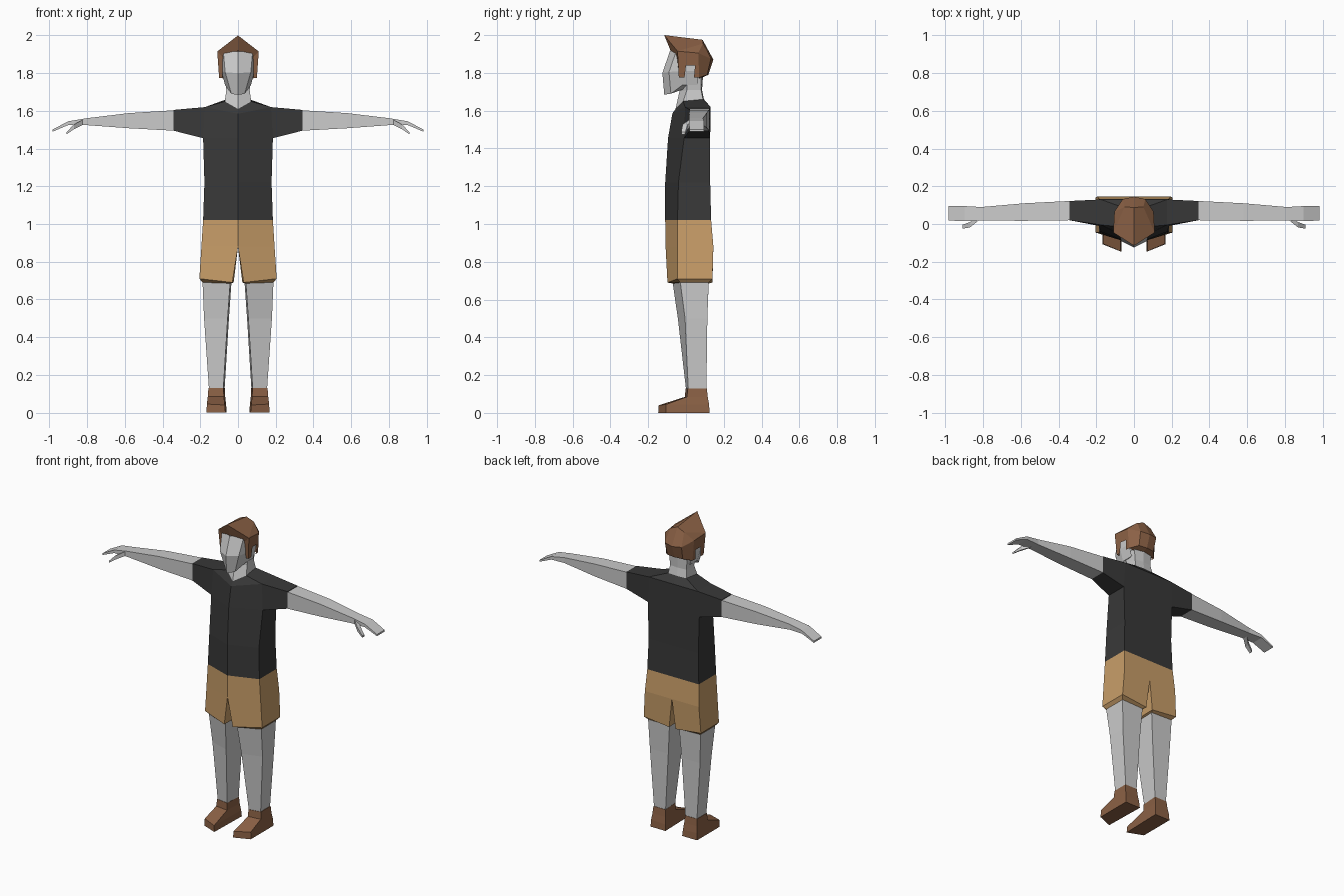
import bpy, bmesh

def material(name, rgb):
    m = bpy.data.materials.new(name)
    m.diffuse_color = (*rgb, 1)
    return m

BLACK = material("shirt_black", (0.04, 0.04, 0.04))
TAN = material("shorts_tan", (0.58, 0.34, 0.14))
BROWN = material("brown", (0.26, 0.12, 0.06))

def mirrored(name, polys, mat=None):
    """Make polygons and their mirror image across x = 0, welded together."""
    bm = bmesh.new()
    for s in (1, -1):
        for poly in polys:
            if all(abs(p[0]) < 1e-4 for p in poly):
                continue            # no hidden wall on the centre line
            bm.faces.new([bm.verts.new((s * x, y, z)) for x, y, z in poly])
    bmesh.ops.remove_doubles(bm, verts=bm.verts, dist=0.0005)
    bmesh.ops.recalc_face_normals(bm, faces=bm.faces)
    me = bpy.data.meshes.new(name)
    bm.to_mesh(me)
    bm.free()
    ob = bpy.data.objects.new(name, me)
    bpy.context.collection.objects.link(ob)
    if mat:
        me.materials.append(mat)
    return ob

def loft(rings, closed=True, start=False, end=False, skip=()):
    polys = []
    n = len(rings[0])
    for r in range(len(rings) - 1):
        a, b = rings[r], rings[r + 1]
        for i in range(n if closed else n - 1):
            j = (i + 1) % n
            if (r, i) not in skip:
                polys.append([a[i], a[j], b[j], b[i]])
    if start:
        polys.append(rings[0])
    if end:
        polys.append(rings[-1])
    return polys

def leg_ring(zi, zo, xi, xo, yi, yo, yb):
    """Four-sided level section whose front slants from inner to outer edge."""
    return [(xi, yi, zi), (xo, yo, zo), (xo, yb, zo), (xi - 0.007 if xi else 0, yb, zi)]

def arm_ring(x, z0, z1, y0, y1):
    return [(x, y0, z0), (x, y0, z1), (x, y1, z1), (x, y1, z0)]

def half_ring(z, x, yf, ys, yb):
    """Half of a six-sided body section, front centre to back centre."""
    return [(0, yf, z), (x, ys, z), (x, yb, z), (0, yb, z)]

# shirt body, with an open shoulder where the sleeve joins
collar = [(0, -0.055, 1.61), (0.07, -0.015, 1.65), (0.065, 0.09, 1.66), (0, 0.095, 1.66)]
shoulder = [(0, -0.072, 1.585), (0.175, -0.005, 1.62), (0.175, 0.13, 1.62), (0, 0.13, 1.62)]
body = [half_ring(1.02, 0.185, -0.11, -0.045, 0.133),
        half_ring(1.22, 0.178, -0.11, -0.04, 0.128),
        half_ring(1.455, 0.185, -0.095, -0.01, 0.128),
        shoulder, collar]
polys = loft(body, closed=False, skip=[(2, 1)])
sleeve = [[body[2][1], shoulder[1], shoulder[2], body[2][2]],
          arm_ring(0.342, 1.495, 1.605, 0.02, 0.122)]
mirrored("shirt", polys + loft(sleeve), BLACK)

# arms with flat hands, and thumbs
mirrored("arms", loft([arm_ring(0.342, 1.495, 1.603, 0.02, 0.122),
                       arm_ring(0.58, 1.508, 1.588, 0.017, 0.11),
                       arm_ring(0.81, 1.525, 1.56, 0.018, 0.09),
                       arm_ring(0.90, 1.525, 1.545, 0.016, 0.095),
                       arm_ring(0.985, 1.489, 1.50, 0.018, 0.096)], end=True))
mirrored("thumbs", loft([arm_ring(0.825, 1.525, 1.552, 0.018, 0.05),
                         arm_ring(0.87, 1.503, 1.528, -0.018, 0.01),
                         arm_ring(0.91, 1.475, 1.487, -0.025, -0.004)], end=True))

# shorts, closing in to the leg at the hem
leg_top = leg_ring(0.685, 0.69, 0.042, 0.188, -0.07, -0.03, 0.12)
mirrored("shorts", loft([leg_ring(1.02, 1.02, 0, 0.185, -0.11, -0.045, 0.133),
                         leg_ring(0.88, 0.88, 0, 0.194, -0.108, -0.045, 0.145),
                         leg_ring(0.69, 0.71, 0.03, 0.205, -0.098, -0.045, 0.14),
                         leg_top]), TAN)

# legs
mirrored("legs", loft([leg_top,
                       leg_ring(0.50, 0.50, 0.055, 0.18, -0.043, -0.005, 0.113),
                       leg_ring(0.125, 0.125, 0.078, 0.154, 0.0, 0.012, 0.108)]))

# shoes
mirrored("shoes", loft([leg_ring(0, 0, 0.067, 0.167, -0.147, -0.107, 0.125),
                        leg_ring(0.04, 0.045, 0.07, 0.165, -0.145, -0.105, 0.122),
                        leg_ring(0.085, 0.085, 0.075, 0.16, -0.005, 0.005, 0.115),
                        leg_ring(0.13, 0.13, 0.077, 0.157, -0.003, 0.01, 0.11)],
                       start=True, end=True), BROWN)

# neck
mirrored("neck", loft([collar,
                       [(0, -0.035, 1.70), (0.062, 0.005, 1.71), (0.058, 0.08, 1.71), (0, 0.085, 1.71)],
                       [(0, -0.03, 1.74), (0.07, 0.005, 1.77), (0.065, 0.08, 1.78), (0, 0.09, 1.78)]],
                      closed=False))

# face and sides of the head
def face_row(xf, yf, zf, xs, ys, zs):
    return [(0, yf, zf), (xf, yf + 0.035, zf + 0.005), (xs, ys, zs), (xs, 0.06, zs)]
face = [[(0, -0.03, 1.715), (0.03, -0.01, 1.715), (0.06, 0.01, 1.735), (0.06, 0.06, 1.75)],
        face_row(0.035, -0.115, 1.685, 0.068, -0.02, 1.735),
        face_row(0.068, -0.125, 1.80, 0.088, -0.02, 1.81),
        face_row(0.078, -0.085, 1.915, 0.09, -0.02, 1.89)]
mirrored("face", loft(face, closed=False))

# hair cap: peak, crown, widest line, fringe and lower edge
P, C = (0, -0.115, 2.0), (0, 0.088, 1.975)
S1, S2 = (0.11, -0.045, 1.915), (0.104, 0.065, 1.905)
B1, B0 = (0.06, 0.132, 1.875), (0, 0.145, 1.87)
F, f1 = (0, -0.082, 1.918), (0.08, -0.048, 1.885)
s1, s1in = (0.1, -0.038, 1.775), (0.082, -0.035, 1.775)
s2, b1, b0 = (0.095, 0.07, 1.775), (0.055, 0.112, 1.79), (0, 0.118, 1.79)
C1 = (0.05, 0.09, 1.955)
ear_notch = [(0.1, -0.008, 1.775), (0.104, 0.0, 1.84), (0.102, 0.048, 1.838), (0.097, 0.042, 1.775)]
mirrored("hair", [
    [P, C, C1, S1], [C1, S2, S1], [C, B0, B1, C1], [C1, B1, S2],
    [P, F, f1, S1], [S1, f1, s1in, s1],
    [S1, s1] + ear_notch + [s2, S2],
    [S2, s2, b1, B1], [B1, b1, b0, B0],
    [s2, b1, b0, (0, 0.085, 1.775), (0.062, 0.07, 1.77)]], BROWN)
